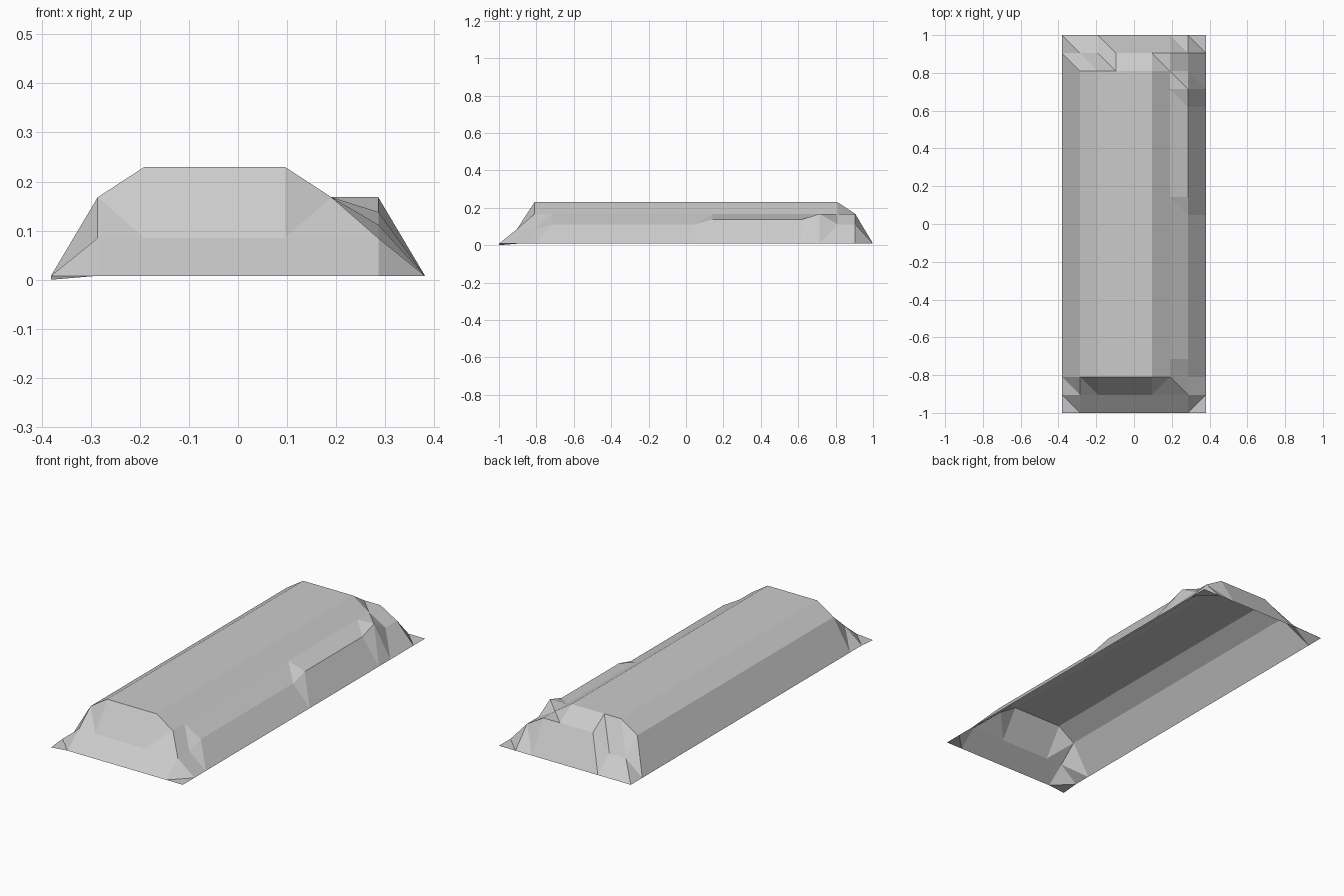
import bpy, bmesh

if "Cube" in bpy.data.objects:
    bpy.data.objects.remove(bpy.data.objects["Cube"])

STEP = 2 / 21          # square grid cell
NX, NY = 8, 21
RIM = 0.008

# Cross-section heights from left to right
def row(shoulder):
    return [RIM, 0.168, 0.23, 0.23, 0.23, 0.23, 0.168, shoulder, RIM]

# Right shoulder rises in steps towards the back
def shoulder(j):
    if j == 2:
        return 0.085
    if j == 18:
        return 0.168
    return 0.138 if 12 <= j <= 17 else 0.112

rows = [row(shoulder(j)) for j in range(NY + 1)]
# Front and back end slopes
rows[0] = [0.0] + [RIM] * NX
rows[1] = [RIM] + [0.085] * 7 + [RIM]
rows[20] = [RIM, 0.085, 0.085, 0.168, 0.168, 0.168, 0.168, 0.112, RIM]
rows[21] = [RIM] * (NX + 1)

bm = bmesh.new()
grid = [[bm.verts.new(((i - NX / 2) * STEP, j * STEP - 1, rows[j][i]))
         for i in range(NX + 1)] for j in range(NY + 1)]

# Triangulated open shell, diagonals mirrored at the front right end
for j in range(NY):
    for i in range(NX):
        a, b = grid[j][i], grid[j][i + 1]
        c, d = grid[j + 1][i + 1], grid[j + 1][i]
        if j < 2 and i in (5, 7):
            tris = ((a, b, c), (a, c, d))
        else:
            tris = ((a, b, d), (b, c, d))
        for t in tris:
            bm.faces.new(t)

mesh = bpy.data.meshes.new("mound_shell")
bm.to_mesh(mesh)
bm.free()
mound = bpy.data.objects.new("mound_shell", mesh)
bpy.context.collection.objects.link(mound)
